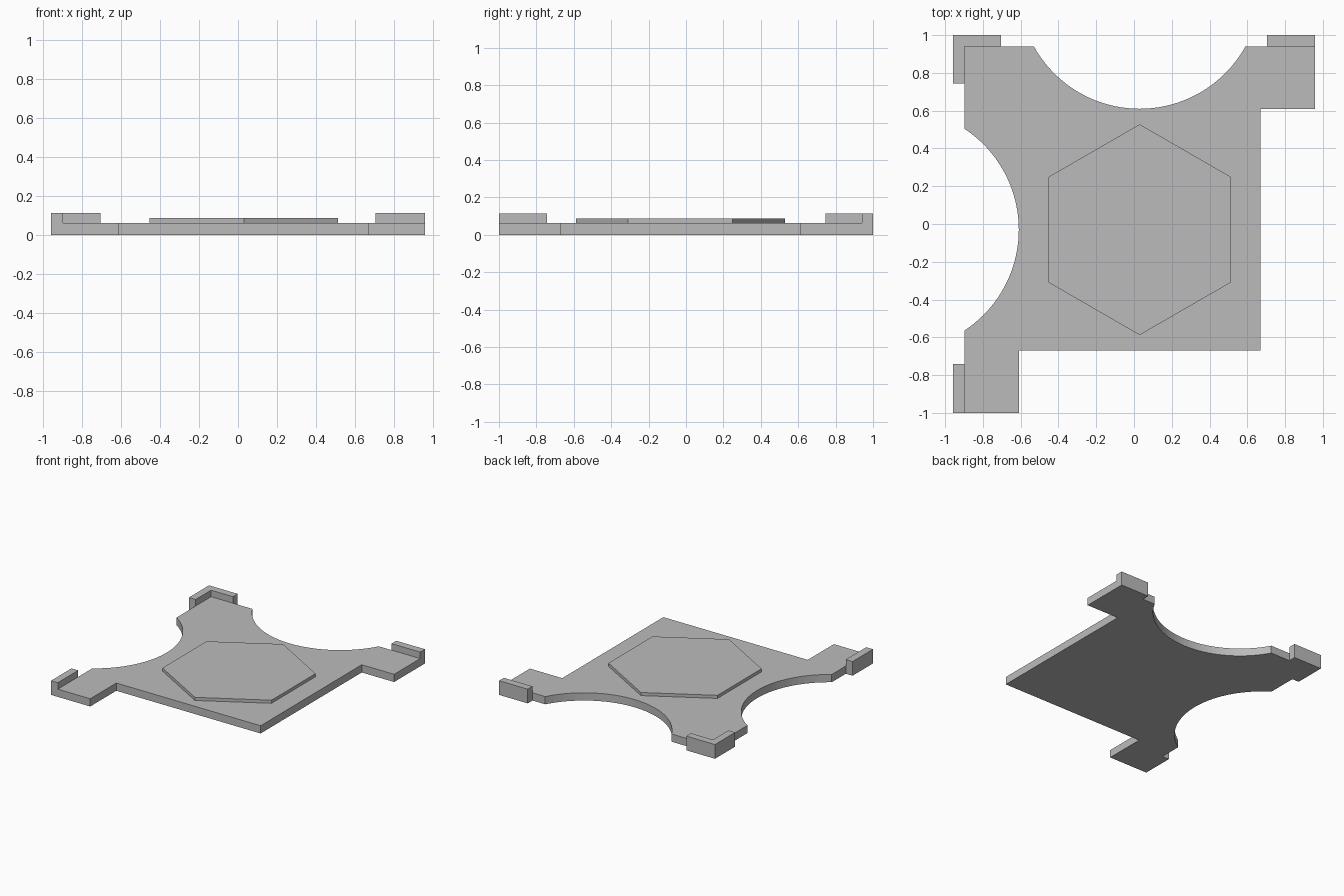
import bpy, bmesh, math

if "Cube" in bpy.data.objects:
    bpy.data.objects.remove(bpy.data.objects["Cube"])

PLATE_TOP, CLIP_TOP, PAD_TOP = 0.062, 0.114, 0.087
EDGE_X, EDGE_Y, WALL = 0.957, 1.0, 0.06

grey = bpy.data.materials.new("plain grey")
grey.diffuse_color = (0.5, 0.5, 0.5, 1)
grey.use_nodes = True
grey.node_tree.nodes["Principled BSDF"].inputs["Base Color"].default_value = grey.diffuse_color


def extrude_outline(name, points, z0, z1):
    """Solid prism from a counter-clockwise outline."""
    bm = bmesh.new()
    face = bm.faces.new([bm.verts.new((x, y, z0)) for x, y in points])
    result = bmesh.ops.extrude_face_region(bm, geom=[face], use_keep_orig=True)
    top = [v for v in result["geom"] if isinstance(v, bmesh.types.BMVert)]
    bmesh.ops.translate(bm, vec=(0, 0, z1 - z0), verts=top)
    bmesh.ops.recalc_face_normals(bm, faces=bm.faces)
    mesh = bpy.data.meshes.new(name)
    bm.to_mesh(mesh)
    bm.free()
    mesh.materials.append(grey)
    obj = bpy.data.objects.new(name, mesh)
    bpy.context.collection.objects.link(obj)
    return obj


def arc(cx, cy, r, start, end, steps=40):
    return [(cx + r * math.cos(math.radians(start + (end - start) * i / steps)),
             cy + r * math.sin(math.radians(start + (end - start) * i / steps)))
            for i in range(steps + 1)]


# Base plate: square body, three corner arms and two round bays
R, C = 0.64, 1.25
inner_x, inner_y = EDGE_X - WALL, EDGE_Y - WALL
back_a = math.degrees(math.asin((C - inner_y) / R))
left_a = math.degrees(math.acos((C - inner_x) / R))
outline = [(-inner_x, -EDGE_Y), (-0.61, -EDGE_Y), (-0.61, -0.67), (0.67, -0.67),
           (0.67, 0.61), (EDGE_X, 0.61), (EDGE_X, inner_y)]
outline += arc(0.03, C, R, -back_a, -180 + back_a)
outline += [(-inner_x, inner_y)]
outline += arc(-C, -0.03, R, left_a, -left_a)
extrude_outline("base_plate", outline, 0, PLATE_TOP)

# Corner clips: an L at the back left, straight walls at the other two arms
extrude_outline("back_left_clip", [
    (-EDGE_X, 0.745), (-inner_x, 0.745), (-inner_x, inner_y),
    (-0.703, inner_y), (-0.703, EDGE_Y), (-EDGE_X, EDGE_Y)], 0, CLIP_TOP)
extrude_outline("back_right_clip", [
    (0.703, inner_y), (EDGE_X, inner_y), (EDGE_X, EDGE_Y), (0.703, EDGE_Y)], 0, CLIP_TOP)
extrude_outline("front_left_clip", [
    (-EDGE_X, -EDGE_Y), (-inner_x, -EDGE_Y), (-inner_x, -0.742), (-EDGE_X, -0.742)], 0, CLIP_TOP)

# Plain raised hexagonal pad in the middle
cx, cy, r = 0.03, -0.03, 0.558
hexagon = [(cx + r * math.cos(math.radians(30 + 60 * i)),
            cy + r * math.sin(math.radians(30 + 60 * i))) for i in range(6)]
extrude_outline("center_pad", hexagon, PLATE_TOP, PAD_TOP)
